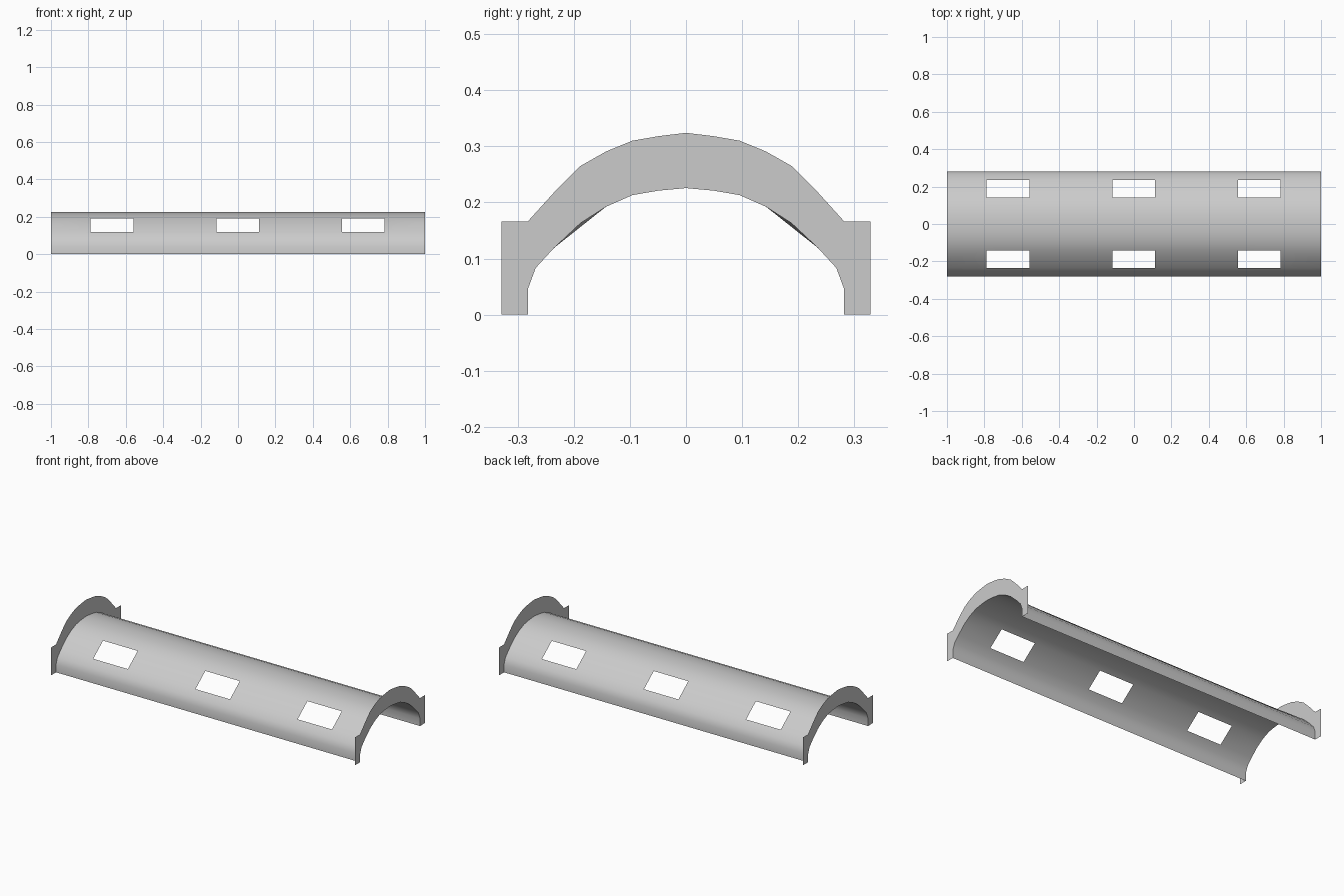
import bpy, bmesh, math

if "Cube" in bpy.data.objects:
    bpy.data.objects.remove(bpy.data.objects["Cube"])

# half cross-sections (y, z), from the foot to the crown
INNER = [(.282, 0), (.282, .045), (.268, .083), (.235, .119), (.188, .163),
         (.143, .192), (.0955, .213), (.049, .221), (0, .2255)]
OUTER = [(.329, 0), (.329, .166), (.282, .166), (.235, .218), (.188, .265),
         (.142, .291), (.0955, .31), (.049, .318), (0, .324)]
# bay boundaries along x: every second bay holds a window
XS = [-1, -.788, -.56, -.115, .112, .557, .783, 1]
WINDOW_STRIPS = (3, 11)   # strips that start here span two profile segments


def mirrored(half):
    return half + [(-y, z) for y, z in reversed(half[:-1])]


def finish(bm, name):
    loose = [v for v in bm.verts if not v.link_faces]
    bmesh.ops.delete(bm, geom=loose, context='VERTS')
    mesh = bpy.data.meshes.new(name)
    bm.to_mesh(mesh)
    bm.free()
    obj = bpy.data.objects.new(name, mesh)
    bpy.context.collection.objects.link(obj)
    return obj


# thin vaulted shell with window openings on both slopes
section = mirrored(INNER)
bm = bmesh.new()
rows = [[bm.verts.new((x, y, z)) for y, z in section] for x in XS]
for k in range(len(XS) - 1):
    a, b = rows[k], rows[k + 1]
    i = 0
    while i < len(section) - 1:
        j = i + 2 if i in WINDOW_STRIPS else i + 1
        if j == i + 1:
            bm.faces.new((a[i], a[j], b[j], b[i]))
        elif k == 0:                      # end bay fans out from the arch midpoint
            m = a[i + 1]
            for f in ((a[i], m, b[i]), (m, b[j], b[i]), (m, a[j], b[j])):
                bm.faces.new(f)
        elif k == len(XS) - 2:
            m = b[i + 1]
            for f in ((b[i], a[i], m), (a[i], a[j], m), (a[j], b[j], m)):
                bm.faces.new(f)
        elif k % 2 == 0:                  # straight panel between windows
            bm.faces.new((a[i], a[j], b[j], b[i]))
        i = j
shell = finish(bm, "vault_shell")
bpy.context.view_layer.objects.active = shell
shell.select_set(True)
bpy.ops.object.shade_smooth_by_angle(angle=math.radians(50))

# flat arched plates at both ends
for side, name in ((-1, "left_end_arch"), (1, "right_end_arch")):
    bm = bmesh.new()
    inner = [bm.verts.new((side, y, z)) for y, z in section]
    outer = [bm.verts.new((side, y, z)) for y, z in mirrored(OUTER)]
    for i in range(len(inner) - 1):
        quad = [inner[i], outer[i], outer[i + 1], inner[i + 1]]
        bm.faces.new(quad if side > 0 else quad[::-1])
    finish(bm, name)
